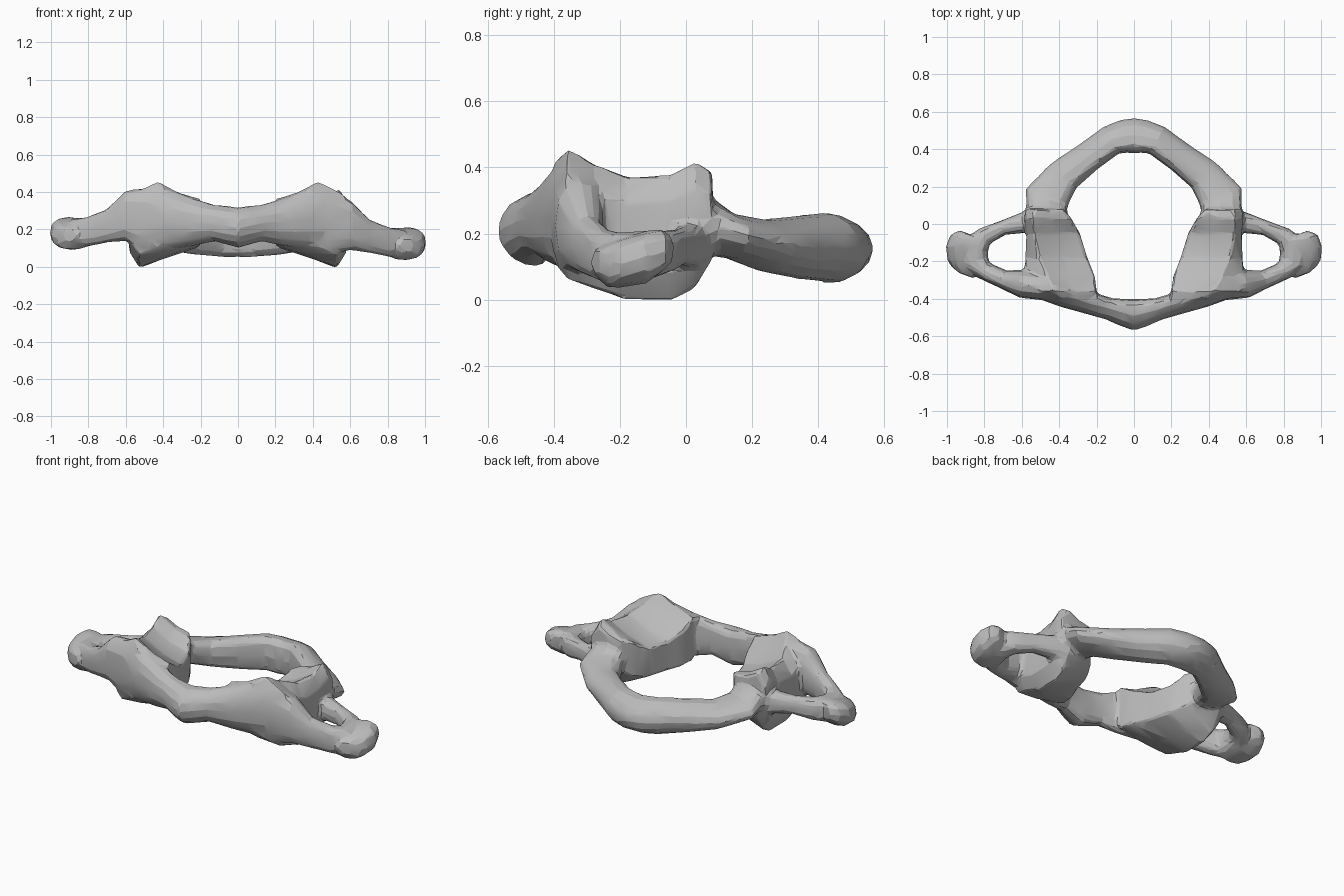
import bpy
import bmesh
from math import cos, sin, pi, copysign
from mathutils import Vector

if "Cube" in bpy.data.objects:
    bpy.data.objects.remove(bpy.data.objects["Cube"])

bone = bpy.data.materials.new("bone_grey")
bone.use_nodes = True
GREY = (0.5, 0.5, 0.5, 1)
bone.diffuse_color = GREY
bone.node_tree.nodes["Principled BSDF"].inputs["Base Color"].default_value = GREY
parts = []


def skin(name, rings):
    """Closed skin over a row of equal rings."""
    bm = bmesh.new()
    rows = [[bm.verts.new(p) for p in ring] for ring in rings]
    n = len(rows[0])
    for a, b in zip(rows, rows[1:]):
        for i in range(n):
            j = (i + 1) % n
            bm.faces.new((a[i], a[j], b[j], b[i]))
    bm.faces.new(rows[0])
    bm.faces.new(rows[-1])
    bmesh.ops.recalc_face_normals(bm, faces=bm.faces)
    mesh = bpy.data.meshes.new(name)
    bm.to_mesh(mesh)
    bm.free()
    mesh.materials.append(bone)
    obj = bpy.data.objects.new(name, mesh)
    bpy.context.collection.objects.link(obj)
    parts.append(obj)


def bar(name, stations, taper=0, sides=12):
    """Bony bar through stations of x, y, z, thickness, height."""
    rings = []
    for i, (x, y, z, w, h) in enumerate(stations):
        a = Vector(stations[max(i - 1, 0)][:2])
        b = Vector(stations[min(i + 1, len(stations) - 1)][:2])
        t = (b - a).normalized()
        ring = []
        for k in range(sides):
            c, s = cos(2 * pi * k / sides), sin(2 * pi * k / sides)
            u = copysign(abs(c) ** 0.8, c) * w / 2
            v = copysign(abs(s) ** 0.8, s) * h / 2 * (1 - taper * c)
            ring.append((x + t.y * u, y - t.x * u, z + v))
        rings.append(ring)
    skin(name, rings)


def arch(name, half, taper):
    """Bar across the middle; the last station lies on the centre line."""
    bar(name, half + [(-x, *rest) for x, *rest in half[-2::-1]], taper)


arch("front_arch", [
    (.46, -.35, .26, .13, .35), (.36, -.385, .25, .13, .31),
    (.25, -.42, .235, .12, .25), (.13, -.455, .23, .12, .19),
    (.05, -.475, .215, .15, .205), (0, -.485, .205, .17, .21)], -.3)
arch("back_arch", [
    (.47, .03, .24, .21, .2), (.465, .145, .19, .245, .13),
    (.375, .26, .16, .19, .15), (.25, .355, .155, .165, .18),
    (.12, .45, .155, .165, .2), (.05, .47, .15, .18, .2),
    (0, .472, .15, .19, .19)], .35)

# Side blocks: y, inner x, outer x, lip, inner/outer bottom, inner/outer top
BLOCK = [
    (-.4, .2, .47, .08, .15, .11, .35, .41),
    (-.36, .2, .58, .15, .11, .06, .36, .455),
    (-.28, .21, .585, .12, .1, .03, .31, .41),
    (-.18, .25, .58, .07, .1, -.005, .27, .37),
    (-.05, .29, .575, .04, .1, -.01, .27, .375),
    (.03, .335, .585, .04, .12, .03, .33, .415),
    (.08, .38, .58, .05, .16, .12, .34, .39)]
# Side wings curl around an opening from the front to the back of the block
WING = [
    (.46, -.34, .24, .14, .36), (.6, -.32, .22, .15, .27),
    (.7, -.295, .16, .1, .18), (.8, -.25, .13, .1, .16),
    (.85, -.2, .12, .15, .16), (.85, -.12, .13, .15, .15),
    (.8, -.065, .14, .1, .13), (.7, -.02, .155, .08, .11),
    (.6, .005, .16, .11, .13), (.52, .02, .16, .13, .17)]
# Blunt wing tips
TIP = [
    (.9, -.275, .11, .08, .07), (.885, -.235, .1, .18, .14),
    (.895, -.18, .11, .21, .15), (.905, -.12, .125, .205, .16),
    (.9, -.075, .145, .17, .13), (.89, -.05, .15, .09, .08)]

for side, label, lift in ((1, "left", 0), (-1, "right", .055)):
    rings = []
    for y, xi, xo, lip, bi, bo, ti, to in BLOCK:
        mid = (xi + xo) / 2
        ring = [(xi, bi), (mid, (bi + bo) / 2 - .015), (xo - .05, bo),
                (xo, bo + .08), (xo, to - .08), (xo - lip, to),
                (mid - lip / 2, (ti + to) / 2 - .015), (xi, ti)]
        rings.append([(side * x, y, z) for x, z in ring])
    skin(label + "_side_block", rings)
    for name, path in (("wing", WING), ("wing_tip", TIP)):
        bar(label + "_" + name, [
            (side * x, y, z + min(lift, max(0, lift * (x - .45) * 6)), w, h)
            for x, y, z, w, h in path])

# Fuse the parts into one bone, soften the joins and reduce to facets
bpy.ops.object.select_all(action="DESELECT")
for obj in parts:
    obj.select_set(True)
body = parts[0]
bpy.context.view_layer.objects.active = body
bpy.ops.object.join()
body.name = "ring_bone"
fuse = body.modifiers.new("fuse", "REMESH")
fuse.mode = "VOXEL"
fuse.voxel_size = 0.012
soft = body.modifiers.new("soften", "SMOOTH")
soft.factor = 0.5
soft.iterations = 5
facet = body.modifiers.new("facets", "DECIMATE")
facet.ratio = 0.05
for mod in list(body.modifiers):
    bpy.ops.object.modifier_apply(modifier=mod.name)

# Rest the bone on the ground
floor = min(v.co.z for v in body.data.vertices)
for v in body.data.vertices:
    v.co.z -= floor

if not body.data.materials:
    body.data.materials.append(bone)
bpy.ops.object.shade_smooth_by_angle(angle=0.25)
